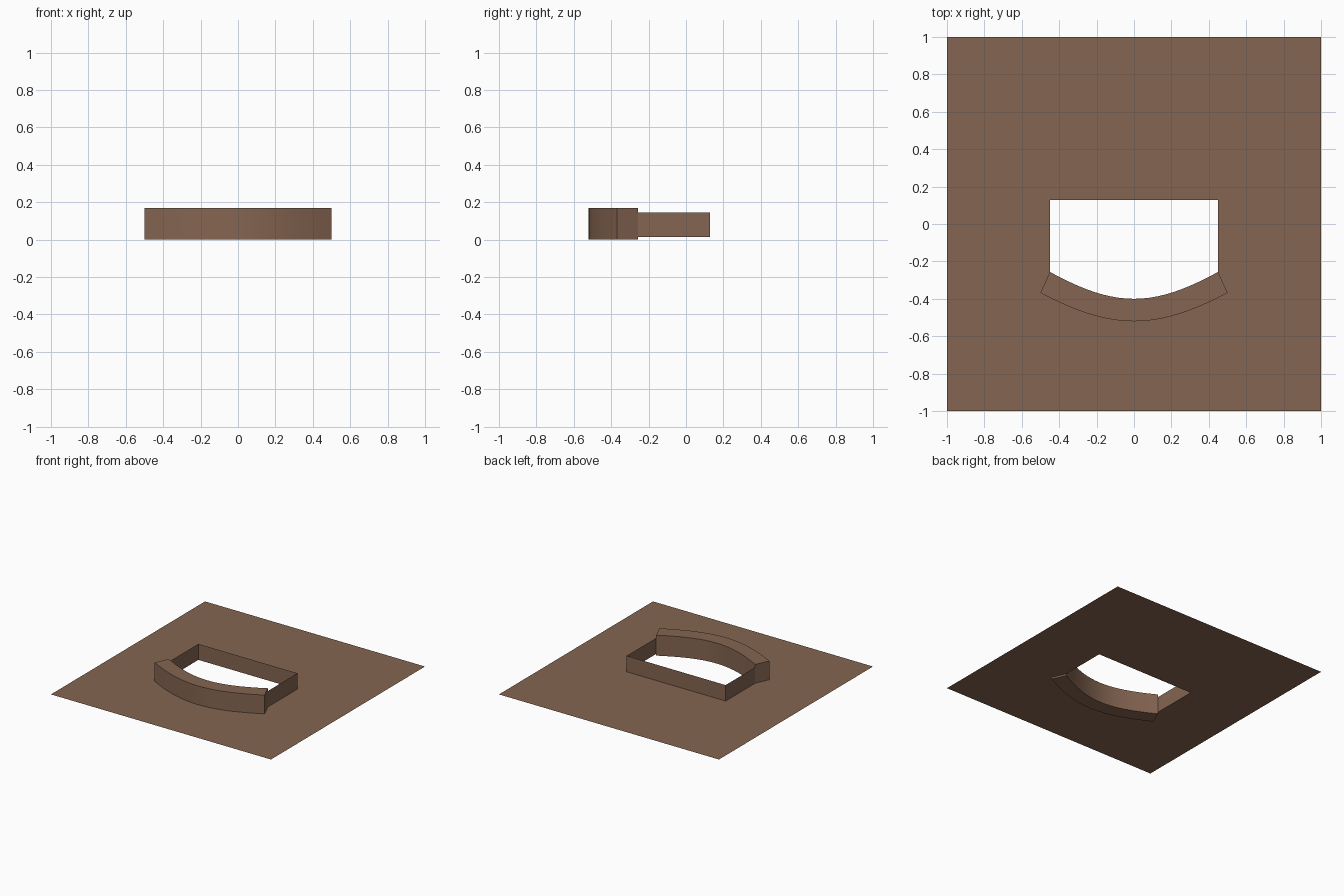
import bpy, bmesh

if "Cube" in bpy.data.objects:
    bpy.data.objects.remove(bpy.data.objects["Cube"])

wood = bpy.data.materials.new("brown_wood")
wood.diffuse_color = (0.235, 0.13, 0.083, 1)
wood.use_nodes = True
wood.node_tree.nodes["Principled BSDF"].inputs["Base Color"].default_value = wood.diffuse_color

HALF_W, BACK_Y, SIDE_Y = 0.45, 0.128, -0.256
BASE_Z, WALL_TOP, FRONT_TOP = 0.014, 0.145, 0.168


def bow(end_x, end_y, handle_x, handle_y, steps=20):
    """Symmetrical bowed curve from left to right in plan view."""
    pts = []
    for i in range(steps + 1):
        t = i / steps
        s = 1 - t
        x = end_x * (t**3 - s**3) + 3 * handle_x * s * t * (t - s)
        y = end_y * (s**3 + t**3) + handle_y * 3 * s * t
        pts.append((x, y))
    return pts


def finish(name, bm):
    mesh = bpy.data.meshes.new(name)
    bm.to_mesh(mesh)
    bm.free()
    mesh.materials.append(wood)
    ob = bpy.data.objects.new(name, mesh)
    bpy.context.collection.objects.link(ob)
    return ob


def loop_edges(bm, pts, z):
    vs = [bm.verts.new((x, y, z)) for x, y in pts]
    return [bm.edges.new((vs[i], vs[(i + 1) % len(vs)])) for i in range(len(vs))]


inner = bow(HALF_W, SIDE_Y, 0.10, -0.448)
outer = bow(0.5, -0.368, 0.12, -0.571)

# Flat panel with an opening the shape of the drawer
bm = bmesh.new()
edges = loop_edges(bm, [(-1, -1), (1, -1), (1, 1), (-1, 1)], BASE_Z)
edges += loop_edges(bm, inner + [(HALF_W, BACK_Y), (-HALF_W, BACK_Y)], BASE_Z)
bmesh.ops.triangle_fill(bm, edges=edges, use_beauty=True, normal=(0, 0, 1))
for f in bm.faces:
    f.normal_update()
    if f.normal.z < 0:
        f.normal_flip()
finish("flat_panel", bm)

# Thin side and back walls
bm = bmesh.new()
path = [(HALF_W, SIDE_Y), (HALF_W, BACK_Y), (-HALF_W, BACK_Y), (-HALF_W, SIDE_Y)]
low = [bm.verts.new((x, y, BASE_Z)) for x, y in path]
high = [bm.verts.new((x, y, WALL_TOP)) for x, y in path]
for i in range(3):
    bm.faces.new((low[i], low[i + 1], high[i + 1], high[i]))
finish("drawer_walls", bm)

# Solid bowed drawer front
bm = bmesh.new()
rings = []
for (ix, iy), (ox, oy) in zip(inner, outer):
    rings.append([bm.verts.new(p) for p in (
        (ix, iy, 0), (ox, oy, 0), (ox, oy, FRONT_TOP), (ix, iy, FRONT_TOP))])
for a, b in zip(rings, rings[1:]):
    for k in range(4):
        n = (k + 1) % 4
        bm.faces.new((a[k], a[n], b[n], b[k]))
bm.faces.new(rings[0])
bm.faces.new(rings[-1][::-1])
bmesh.ops.recalc_face_normals(bm, faces=bm.faces[:])
front = finish("bowed_front", bm)
bpy.context.view_layer.objects.active = front
front.select_set(True)
bpy.ops.object.shade_smooth_by_angle(angle=0.6)
